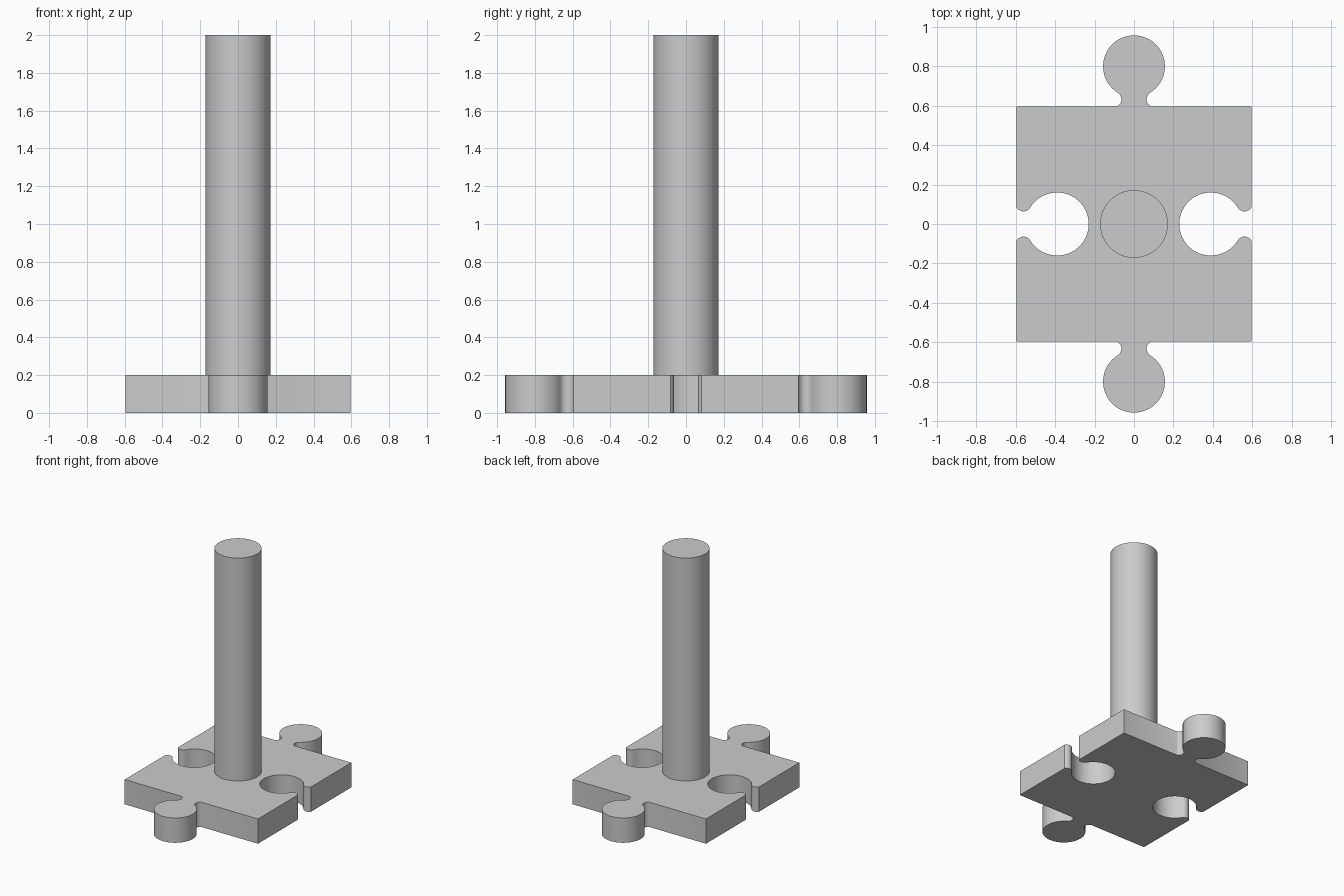
import bpy, bmesh
from math import sin, cos, asin, atan2, sqrt, pi, radians
from mathutils import Vector, Matrix

if "Cube" in bpy.data.objects:
    bpy.data.objects.remove(bpy.data.objects["Cube"])

HALF = 0.595        # half width of the square tile
THICK = 0.2         # tile thickness
REACH = 0.205       # knob centre distance from the tile edge
FILLET = 0.04       # neck fillet radius
NECK = 0.104        # fillet centre offset from the knob axis

grey = bpy.data.materials.new("plain grey")
grey.diffuse_color = (0.6, 0.6, 0.6, 1)
grey.use_nodes = True
grey.node_tree.nodes["Principled BSDF"].inputs["Base Color"].default_value = (0.6, 0.6, 0.6, 1)


def arc(cx, cy, radius, start, end, steps):
    angles = [start + (end - start) * i / steps for i in range(steps + 1)]
    return [(cx + radius * cos(a), cy + radius * sin(a)) for a in angles]


def knob(radius):
    """Round knob with a filleted neck, as (along edge, out from edge) points."""
    rise = REACH - sqrt((radius + FILLET) ** 2 - NECK ** 2)
    tangent = atan2(REACH - rise, NECK)
    left = arc(-NECK, rise, FILLET, asin(-rise / FILLET), tangent, 10)
    head = arc(0, REACH, radius, pi + tangent, -tangent, 48)
    right = [(-u, v) for u, v in reversed(left)]
    return left + head[1:-1] + right


def finish(obj):
    obj.data.materials.append(grey)
    bpy.ops.object.select_all(action="DESELECT")
    obj.select_set(True)
    bpy.context.view_layer.objects.active = obj
    bpy.ops.object.shade_smooth_by_angle(angle=radians(30))


# Tile outline: tabs on front and back, sockets on both sides
outline = []
for side in range(4):
    turn = Matrix.Rotation(side * pi / 2, 3, "Z")
    socket = side % 2
    points = knob(0.16 if socket else 0.157)
    sign = -1 if socket else 1
    outline.append(turn @ Vector((-HALF, -HALF, 0)))
    outline += [turn @ Vector((u, -HALF - sign * v, 0)) for u, v in points]

bm = bmesh.new()
base = bm.faces.new([bm.verts.new(p) for p in outline])
raised = bmesh.ops.extrude_face_region(bm, geom=[base])["geom"]
bmesh.ops.translate(bm, vec=(0, 0, THICK),
                    verts=[g for g in raised if isinstance(g, bmesh.types.BMVert)])
bmesh.ops.recalc_face_normals(bm, faces=bm.faces)
mesh = bpy.data.meshes.new("puzzle_base")
bm.to_mesh(mesh)
bm.free()
puzzle_base = bpy.data.objects.new("puzzle_base", mesh)
bpy.context.collection.objects.link(puzzle_base)
finish(puzzle_base)

# Upright post standing on the tile
bpy.ops.mesh.primitive_cylinder_add(vertices=64, radius=0.172, depth=2 - THICK,
                                    location=(0, 0, 1 + THICK / 2))
post = bpy.context.object
post.name = "post"
finish(post)
